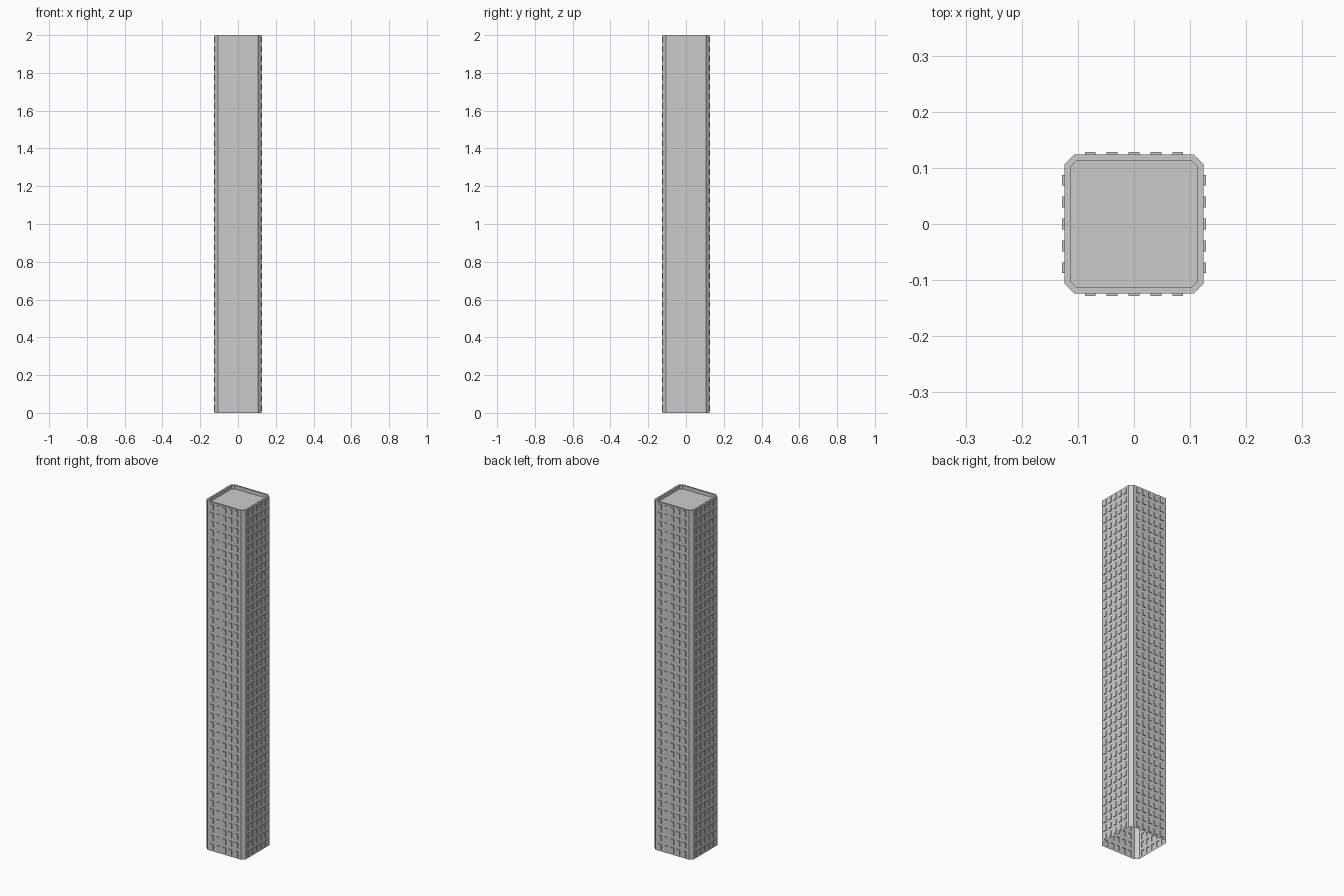
import bpy, bmesh, math
from mathutils import Matrix, Vector

if "Cube" in bpy.data.objects:
    bpy.data.objects.remove(bpy.data.objects["Cube"])

HALF, CHAMFER = 0.124, 0.018      # footprint
HEIGHT, FLOORS = 2.0, 40
RIM, ROOF_Z = 0.0105, 1.98        # parapet width, roof level
WIN_W, WIN_OUT = 0.0195, 0.004    # window width, projection
COLUMNS = [-0.078, -0.039, 0, 0.039, 0.078]
WIN_LOW, WIN_HIGH = 0.010, 0.041  # window span within one floor


def octagon(bm, half, chamfer, z):
    """Ring of verts for a square with chamfered corners."""
    c = half - chamfer
    ring = []
    for k in range(4):
        rot = Matrix.Rotation(k * math.pi / 2, 3, 'Z')
        for x in (-c, c):
            ring.append(bm.verts.new(rot @ Vector((x, -half, z))))
    return ring


def bridge(bm, a, b):
    n = len(a)
    for i in range(n):
        bm.faces.new((a[i], a[(i + 1) % n], b[(i + 1) % n], b[i]))


def make_object(bm, name):
    mesh = bpy.data.meshes.new(name)
    bm.to_mesh(mesh)
    bm.free()
    obj = bpy.data.objects.new(name, mesh)
    bpy.context.collection.objects.link(obj)
    return obj


# Facade shell: gridded walls whose window cells are pushed outward
bm = bmesh.new()
edge = HALF - CHAMFER
xs = [-edge] + [c + s * WIN_W / 2 for c in COLUMNS for s in (-1, 1)] + [edge]
pitch = HEIGHT / FLOORS
zs = [0.0] + [f * pitch + h for f in range(FLOORS) for h in (WIN_LOW, WIN_HIGH)] + [HEIGHT]

for side in range(4):
    rot = Matrix.Rotation(side * math.pi / 2, 3, 'Z')
    grid = [[bm.verts.new(rot @ Vector((x, -HALF, z))) for x in xs] for z in zs]
    out = rot @ Vector((0, -WIN_OUT, 0))
    for j in range(len(zs) - 1):
        for i in range(len(xs) - 1):
            quad = [grid[j][i], grid[j][i + 1], grid[j + 1][i + 1], grid[j + 1][i]]
            if i % 2 and j % 2:
                front = [bm.verts.new(v.co + out) for v in quad]
                bridge(bm, quad, front)
                bm.faces.new(front)
            else:
                bm.faces.new(quad)
    # chamfered corner strip
    corner = [(edge, -HALF, 0), (HALF, -edge, 0), (HALF, -edge, HEIGHT), (edge, -HALF, HEIGHT)]
    bm.faces.new([bm.verts.new(rot @ Vector(p)) for p in corner])
make_object(bm, "tower_facade")

# Parapet rim and recessed roof; the underside stays open
bm = bmesh.new()
outer = octagon(bm, HALF, CHAMFER, HEIGHT)
inner = octagon(bm, HALF - RIM, CHAMFER - RIM * 0.586, HEIGHT)
floor = octagon(bm, HALF - RIM, CHAMFER - RIM * 0.586, ROOF_Z)
bridge(bm, outer, inner)
bridge(bm, inner, floor)
bm.faces.new(floor)
make_object(bm, "parapet_and_roof")
